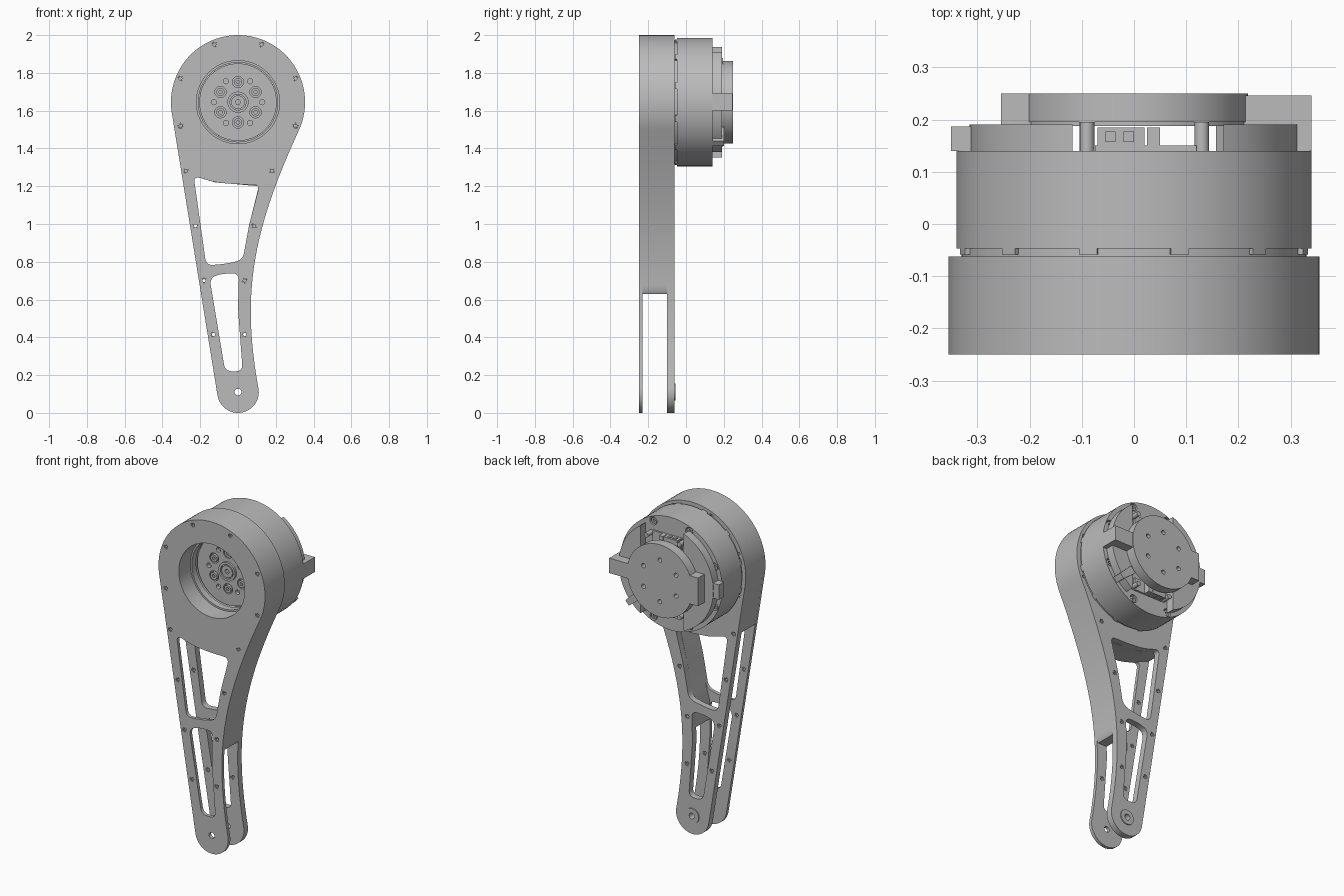
import bpy
import math
from math import sin, cos, radians
from mathutils import Vector
from mathutils.geometry import interpolate_bezier

if "Cube" in bpy.data.objects:
    bpy.data.objects.remove(bpy.data.objects["Cube"])


def material(name, value):
    m = bpy.data.materials.new(name)
    m.use_nodes = True
    col = (value, value, value, 1)
    m.diffuse_color = col
    m.node_tree.nodes["Principled BSDF"].inputs["Base Color"].default_value = col
    return m


GREY = material("machined grey", 0.5)
AXIS = Vector((0, 1.645))   # motor axis in x, z
FOOT = Vector((0, 0.11))    # lower pivot in x, z


def arc(c, r, a0, a1, n):
    return [Vector((c[0] + r * cos(radians(a0 + (a1 - a0) * i / n)),
                    c[1] + r * sin(radians(a0 + (a1 - a0) * i / n)))) for i in range(n + 1)]


def circle(c, r, n=24):
    return arc(c, r, 0, 360, n)[:-1]


def polar(r, a):
    return AXIS + Vector((r * cos(radians(a)), r * sin(radians(a))))


def rounded(points, r):
    """Closed polygon with each corner softened."""
    pts, out = [Vector(p) for p in points], []
    for i, p in enumerate(pts):
        a, b = pts[i - 1] - p, pts[(i + 1) % len(pts)] - p
        s = p + a.normalized() * min(r, a.length * 0.45)
        e = p + b.normalized() * min(r, b.length * 0.45)
        out += [v.to_2d() for v in interpolate_bezier(s, s.lerp(p, .6), e.lerp(p, .6), e, 6)]
    return out


def slab(name, loops, y0, y1):
    """Extrude an x-z outline with holes between two depths."""
    cu = bpy.data.curves.new(name, "CURVE")
    cu.dimensions, cu.fill_mode = "2D", "BOTH"
    cu.extrude = (y1 - y0) / 2
    for loop in loops:
        sp = cu.splines.new("POLY")
        sp.points.add(len(loop) - 1)
        for p, v in zip(sp.points, loop):
            p.co = (v[0], v[1], 0, 1)
        sp.use_cyclic_u = True
    cu.materials.append(GREY)
    ob = bpy.data.objects.new(name, cu)
    bpy.context.collection.objects.link(ob)
    ob.rotation_euler.x = math.pi / 2
    ob.location.y = (y0 + y1) / 2
    bpy.ops.object.select_all(action="DESELECT")
    ob.select_set(True)
    bpy.context.view_layer.objects.active = ob
    bpy.ops.object.convert(target="MESH")
    bpy.ops.object.shade_smooth_by_angle(angle=radians(30))
    return bpy.context.object


def box(name, x0, x1, z0, z1, y0, y1):
    return slab(name, [[(x0, z0), (x1, z0), (x1, z1), (x0, z1)]], y0, y1)


# Leg outline: straight on one side, curved in on the other
curved_edge = [v.to_2d() for v in interpolate_bezier(
    Vector((.322, 1.495)), Vector((.07, .95)), Vector((.02, .62)), Vector((.108, .13)), 40)]
head = arc(AXIS, .355, 189.2, -25, 72)
outline = head + curved_edge[1:] + arc(FOOT, .11, 5, -170.8, 28)

upper_window = rounded([(-.235, 1.255), (-.12, 1.22), (0, 1.21), (.115, 1.21), (.06, 1.0),
                        (.025, .81), (-.06, .79), (-.168, .78)], .035)
lower_window = rounded([(-.15, .71), (-.1, .735), (.005, .74), (0, .55), (.025, .22), (-.068, .22)], .035)
bore = circle(AXIS, .22, 64)

screws = [(s * x, z) for s in (-1, 1) for x, z in ((.125, 1.95), (.305, 1.77), (.305, 1.52))]
screws += [(-.275, 1.28), (.18, 1.28), (-.225, .99), (.085, .99),
           (-.18, .7), (.035, .7), (-.13, .415), (.035, .415)]
screw_holes = [circle(p, .014, 16) for p in screws]
pivot_hole = circle(FOOT, .018, 20)
cutouts = [bore, upper_window, lower_window, pivot_hole] + screw_holes

slab("front_plate", [outline] + cutouts, -.25, -.23)
slab("back_plate", [outline] + cutouts, -.1, -.062)

# Spacer: solid head with a wall down the curved side only
wall = [p for p in curved_edge[1:] if p.y > .635] + [Vector((.062, .63))]
inner = [(.002, .63), (.006, .75), (.027, .82), (.06, 1.0), (.11, 1.2), (0, 1.21), (-.12, 1.22), (-.22, 1.25), (-.3, 1.28)]
slab("head_spacer", [head + wall + inner, bore], -.23, -.1)

# Screw sleeves sunk in the plate holes
for i, p in enumerate(screws):
    ring = [circle(p, .0135, 16), circle(p, .008, 12)]
    slab(f"front_sleeve_{i}", ring, -.247, -.232)
    slab(f"back_sleeve_{i}", ring, -.098, -.066)
slab("pivot_washer", [circle(FOOT, .045, 32), circle(FOOT, .018, 20)], -.062, -.056)

# Motor output hub inside the bore
bolts = [polar(.107, 90 + 60 * k) for k in range(6)]
pins = [polar(.128, 60 * k) for k in range(6)]
slab("bore_rim", [bore, circle(AXIS, .21, 64)], -.14, -.1)
slab("hub_face", [circle(AXIS, .205, 64), circle(AXIS, .03)] + [circle(p, .014, 16) for p in pins]
     + [circle(p, .03, 20) for p in bolts], -.095, -.07)
slab("hub_back", [circle(AXIS, .205, 48)], -.075, -.04)
slab("hub_collar", [circle(AXIS, .056, 32), circle(AXIS, .042, 32)], -.107, -.09)
slab("hub_shaft", [circle(AXIS, .036, 32), circle(AXIS, .014, 6)], -.105, -.07)
for i, p in enumerate(bolts):
    slab(f"hub_bolt_{i}", [circle(p, .022, 20), circle(p, .01, 6)], -.1, -.07)

# Motor housing
slab("housing_seam", [circle(AXIS, .33, 96)], -.062, -.045)
slab("housing", [circle(AXIS, .34, 96)], -.047, .11)
lugs = [polar(.312, 22.5 + 45 * k) for k in range(8)]
slab("housing_rear", [circle(AXIS, .34, 96)] + [circle(p, .024, 20) for p in lugs], .11, .14)
for i, p in enumerate(lugs):
    slab(f"housing_bolt_{i}", [circle(p, .018, 16), circle(p, .008, 6)], .105, .135)
for k in range(12):
    a = 15 + 30 * k
    slab(f"seam_tab_{k}", [arc(AXIS, .34, a - 3, a + 3, 4) + arc(AXIS, .31, a + 3, a - 3, 4)], -.058, -.045)

# Rear cover: two side shells with an open channel between
for name, a0, x in (("cover_shell_right", 112, -.118), ("cover_shell_left", -57, .17)):
    slab(name, [arc(AXIS, .315, a0, a0 + 136 if x < 0 else 57, 40)], .14, .19)
box("side_arm_right", -.35, -.2, 1.6, 1.69, .14, .187)
box("side_arm_left", .2, .34, 1.6, 1.69, .14, .246)
box("rear_arm_right", -.255, -.15, 1.56, 1.73, .19, .25)
arm = [polar(.23, -47), polar(.335, -44), polar(.335, -38), polar(.23, -35)]
slab("lower_arm", [arm], .14, .2)

# Rear disc with six holes
slab("rear_disc", [circle(AXIS, .218, 72)] + [circle(polar(.125, 90 + 60 * k), .013, 16)
                                               for k in range(6)], .195, .25)
slab("rear_disc_floor", [circle(AXIS, .215, 64)], .188, .215)

# Cable sockets at the top and bottom of the channel
for name, s in (("top", 1), ("bottom", -1)):
    z0, z1 = sorted((1.645 + s * .16, 1.645 + s * .235))
    box(f"{name}_socket", -.07, .02, z0, z1, .15, .185)
    box(f"{name}_small_socket", .025, .05, z0, z1, .15, .185)
    box(f"{name}_board", -.075, .12, z0, z1, .14, .15)
    for x in (-.045, -.01):
        box(f"{name}_contact", x - .01, x + .01, 1.645 + s * .235, 1.645 + s * .24, .157, .177)
    for x in (-.09, .13):
        slab(f"{name}_post", [circle((x, 1.645 + s * .22), .014, 16)], .14, .195)
